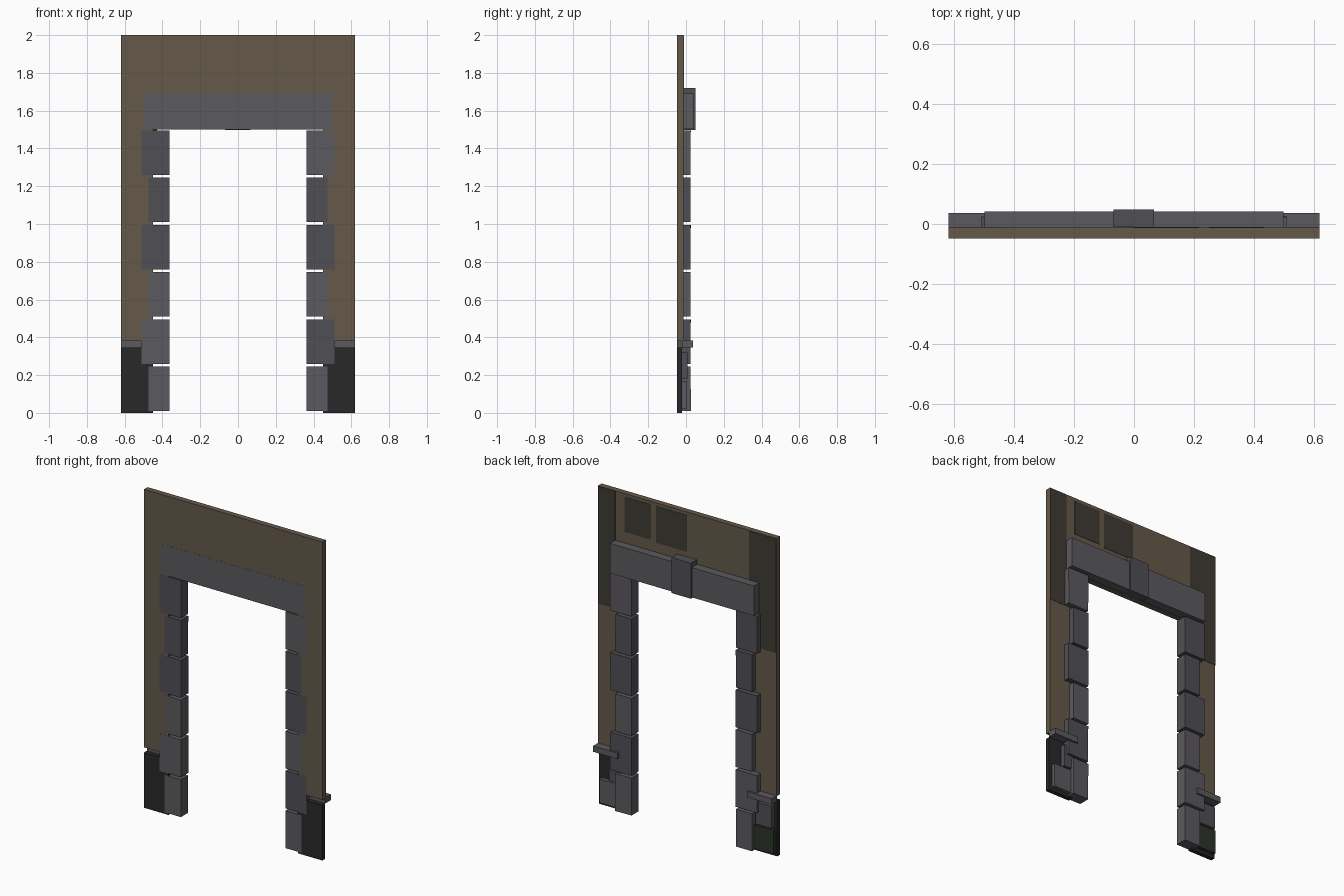
import bpy, bmesh, random
from mathutils import Vector

if "Cube" in bpy.data.objects:
    bpy.data.objects.remove(bpy.data.objects["Cube"])

random.seed(4)

def material(name, r, g, b):
    m = bpy.data.materials.new(name)
    m.diffuse_color = (r, g, b, 1)
    m.use_nodes = True
    m.node_tree.nodes["Principled BSDF"].inputs["Base Color"].default_value = m.diffuse_color
    return m

PLASTER = material("plaster", 0.13, 0.10, 0.068)
STAIN = material("stain", 0.05, 0.044, 0.033)
STONES = [material("stone_light", 0.105, 0.10, 0.112),
          material("stone_dark", 0.08, 0.078, 0.09)]
PLINTH = material("plinth_dark", 0.022, 0.022, 0.023)
MOSS = material("moss", 0.025, 0.036, 0.024)

def box(name, x, y, z, mat, jitter=0.0):
    """Box from (min, max) ranges; jitter roughens the rear corners of a cut stone."""
    lo = Vector((min(x), y[0], z[0]))
    hi = Vector((max(x), y[1], z[1]))
    bm = bmesh.new()
    bmesh.ops.create_cube(bm, size=1)
    for v in bm.verts:
        v.co = (lo + hi) / 2 + v.co * (hi - lo)
        if jitter and v.co.y > 0:
            v.co.y += random.uniform(-jitter, jitter)
    me = bpy.data.meshes.new(name)
    bm.to_mesh(me)
    bm.free()
    me.materials.append(mat)
    ob = bpy.data.objects.new(name, me)
    bpy.context.collection.objects.link(ob)
    return ob

FRONT, BACK = -0.048, -0.012

# plaster wall: header between two piers
box("wall_header", (-0.45, 0.45), (FRONT, BACK), (1.5, 2.0), PLASTER)
for side, s in (("left", -1), ("right", 1)):
    box(f"wall_pier_{side}", (s * 0.45, s * 0.62), (FRONT, BACK), (0.38, 2.0), PLASTER)

    # dark plinth with a stone ledge on top
    box(f"plinth_{side}", (s * 0.45, s * 0.62), (FRONT, -0.02), (0, 0.347), PLINTH)
    box(f"plinth_ledge_{side}", (s * 0.45, s * 0.62), (-0.02, 0.036), (0.347, 0.384), STONES[0])

    # jamb stones, alternating narrow and wide
    for i in range(6):
        outer = 0.51 if i % 2 else 0.475
        z = i * 0.25
        box(f"jamb_stone_{side}_{i + 1}", (s * 0.363, s * outer), (FRONT - 0.0008, 0.024),
            (z + 0.01, z + 0.245), random.choice(STONES), 0.0015)

# lintel and keystone
box("lintel", (-0.5, 0.5), (FRONT - 0.0008, 0.041), (1.503, 1.69), STONES[0])
box("keystone", (-0.069, 0.067), (-0.01, 0.049), (1.497, 1.72), STONES[1])

# exposed bricks behind the plinths
box("plinth_brick_low_right", (0.45, 0.6), (-0.03, 0.004), (0.02, 0.17), STONES[0])
box("plinth_brick_high_right", (0.45, 0.53), (-0.03, 0.008), (0.18, 0.32), STONES[1])
box("plinth_brick_low_left", (-0.61, -0.45), (-0.03, 0.004), (0.02, 0.17), MOSS)
box("plinth_brick_high_left", (-0.6, -0.49), (-0.03, 0.008), (0.18, 0.32), STONES[1])

# thin darker patches on the rear of the wall
for i, (x, z) in enumerate([((0.5, 0.62), (1.26, 1.998)), ((0.25, 0.435), (1.76, 1.98)),
                            ((0.0, 0.215), (1.75, 1.98)), ((-0.62, -0.43), (1.28, 1.998))]):
    box(f"wall_patch_{i + 1}", x, (BACK - 0.004, BACK + 0.002), z, STAIN)
